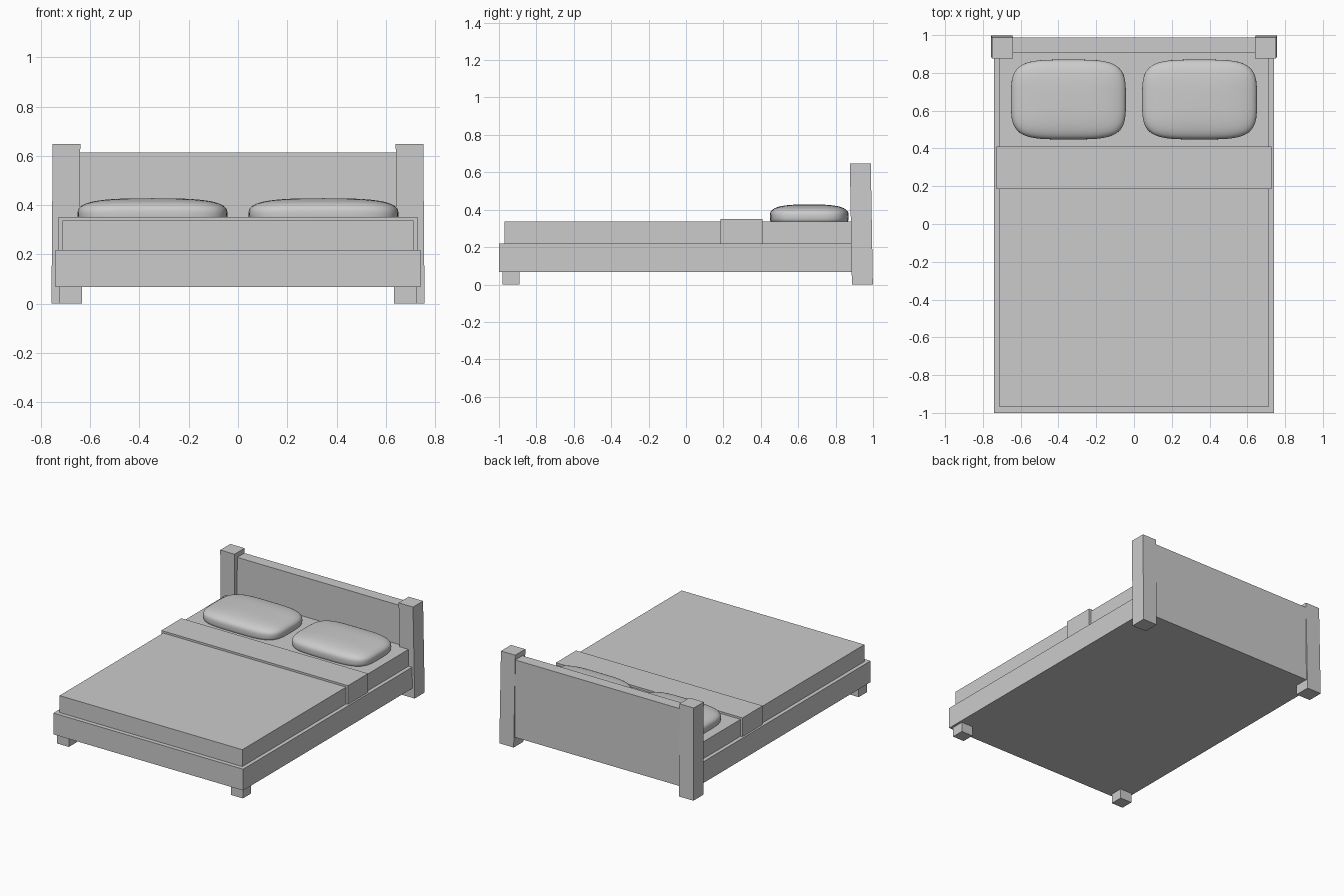
import bpy
import bmesh

if "Cube" in bpy.data.objects:
    bpy.data.objects.remove(bpy.data.objects["Cube"])


def finish(name, bm):
    bmesh.ops.recalc_face_normals(bm, faces=bm.faces)
    mesh = bpy.data.meshes.new(name)
    bm.to_mesh(mesh)
    bm.free()
    obj = bpy.data.objects.new(name, mesh)
    bpy.context.collection.objects.link(obj)
    return obj


def box(name, xs, ys, zs, lean=(0, 0)):
    """Box from ranges; lean shifts the top face in x and y."""
    bm = bmesh.new()
    bmesh.ops.create_cube(bm, size=1)
    for v in bm.verts:
        top = v.co.z > 0
        v.co = (xs[v.co.x > 0] + lean[0] * top,
                ys[v.co.y > 0] + lean[1] * top,
                zs[top])
    return finish(name, bm)


def pillow(name, centre, half):
    """Rounded cushion: a gridded cube pulled onto a squarish ellipsoid."""
    bm = bmesh.new()
    bmesh.ops.create_cube(bm, size=2)
    bmesh.ops.subdivide_edges(bm, edges=bm.edges[:], cuts=15, use_grid_fill=True)
    for v in bm.verts:
        x, y, z = v.co
        plan = (x ** 4 + y ** 4) ** 0.25
        s = (plan ** 3 + abs(z) ** 3) ** (1 / 3)
        v.co = [c + h * p / s for c, h, p in zip(centre, half, (x, y, z))]
    for f in bm.faces:
        f.smooth = True
    return finish(name, bm)


# Base, mattress and folded blanket band
box("bed_frame", (-0.74, 0.74), (-1.0, 0.95), (0.068, 0.218))
box("mattress", (-0.713, 0.713), (-0.97, 0.93), (0.20, 0.337))
box("blanket_band", (-0.728, 0.728), (0.185, 0.41), (0.219, 0.351))

# Headboard panel between the posts
box("headboard_panel", (-0.70, 0.70), (0.907, 0.987), (0.068, 0.614))

# Paired parts: posts leaning slightly, front feet, pillows
for side, s in (("left", -1), ("right", 1)):
    box(f"{side}_headboard_post", sorted((s * 0.645, s * 0.757)),
        (0.887, 0.999), (0.0, 0.648), lean=(-s * 0.005, -0.011))
    box(f"{side}_front_foot", sorted((s * 0.633, s * 0.724)),
        (-0.98, -0.89), (0.0, 0.08))
    pillow(f"{side}_pillow", (s * 0.347, 0.659, 0.363), (0.304, 0.211, 0.065))
